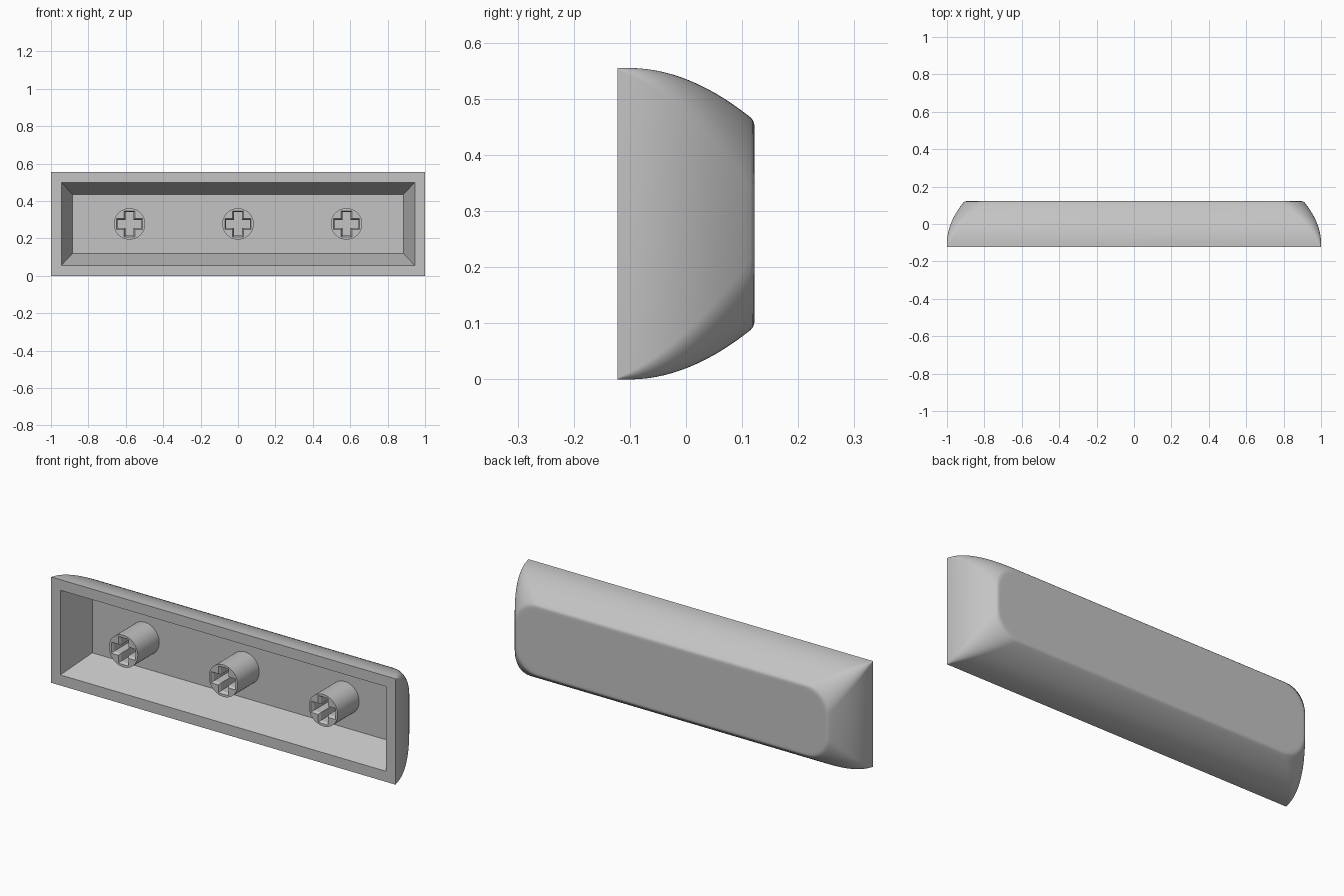
import bpy
import bmesh
from math import cos, sin, pi

cube = bpy.data.objects.get("Cube")
if cube:
    bpy.data.objects.remove(cube)

FRONT, BACK, FLOOR = -0.122, 0.122, 0.056
MID_Z, HALF_X, HALF_Z = 0.2775, 1.0, 0.2775

grey = bpy.data.materials.new("plain grey plastic")
grey.use_nodes = True
colour = (0.55, 0.55, 0.55, 1)
grey.diffuse_color = colour
grey.node_tree.nodes["Principled BSDF"].inputs["Base Color"].default_value = colour


def ring(bm, points, y, x=0):
    """Vertices of one closed outline, standing at depth y."""
    return [bm.verts.new((x + px, y, MID_Z + pz)) for px, pz in points]


def loft(bm, rings):
    for a, b in zip(rings, rings[1:]):
        n = len(a)
        for i in range(n):
            j = (i + 1) % n
            bm.faces.new((a[i], a[j], b[j], b[i]))


def fill_between(bm, outer, inner):
    """Flat face between an outline and the hole inside it."""
    edges = []
    for loop in (outer, inner):
        for i, v in enumerate(loop):
            edges.append(bm.edges.get((v, loop[i - 1])))
    bmesh.ops.triangle_fill(bm, edges=edges, use_beauty=True)


def finish(bm, name):
    bmesh.ops.recalc_face_normals(bm, faces=bm.faces)
    for f in bm.faces:
        f.smooth = True
    for e in bm.edges:
        e.smooth = e.calc_face_angle(0) < 0.5
    mesh = bpy.data.meshes.new(name)
    bm.to_mesh(mesh)
    bm.free()
    mesh.materials.append(grey)
    ob = bpy.data.objects.new(name, mesh)
    bpy.context.collection.objects.link(ob)
    return ob


def rectangle(hx, hz):
    return [(hx, hz), (-hx, hz), (-hx, -hz), (hx, -hz)]


def rounded_rectangle(hx, hz, r, steps=10):
    points = []
    for k, (sx, sz) in enumerate(((1, 1), (-1, 1), (-1, -1), (1, -1))):
        for i in range(steps + 1):
            a = (k + i / steps) * pi / 2
            points.append((sx * (hx - r) + r * cos(a), sz * (hz - r) + r * sin(a)))
    return points


def cross(reach, half):
    """Plus-shaped outline, one three-point corner per quadrant."""
    points = []
    for k in range(4):
        c, s = round(cos(k * pi / 2)), round(sin(k * pi / 2))
        for px, pz in ((reach, half), (half, half), (half, reach)):
            points.append((c * px - s * pz, s * px + c * pz))
    return points


# Hollow cap: bulging walls, softened back edge, sloped inner tray
bm = bmesh.new()
profile = [(FRONT, 0), (-0.1, 0)]
for i in range(1, 15):
    t = i / 14
    profile.append((-0.1 + 0.215 * t, 0.088 * t ** 1.95))
profile += [(0.119, 0.0925), (0.1213, 0.098), (BACK, 0.104), (BACK, 0.115)]
shell = []
for y, inset in profile:
    radius = 0.002 + 0.125 * (y - FRONT) / (BACK - FRONT)
    shell.append(ring(bm, rounded_rectangle(HALF_X - inset, HALF_Z - inset, radius), y))
loft(bm, shell)
bm.faces.new(shell[-1])
tray = [ring(bm, rectangle(0.945, 0.222), FRONT), ring(bm, rectangle(0.885, 0.158), FLOOR)]
loft(bm, tray)
bm.faces.new(tray[-1])
fill_between(bm, shell[0], tray[0])
finish(bm, "cap_shell")

# Three round stems with tapered cross sockets
circle = [(0.084 * cos(i * pi / 24), 0.084 * sin(i * pi / 24)) for i in range(48)]
for name, x in (("right_stem", -0.58), ("middle_stem", 0), ("left_stem", 0.58)):
    bm = bmesh.new()
    tube = [ring(bm, circle, FRONT, x), ring(bm, circle, FLOOR + 0.002, x)]
    loft(bm, tube)
    bm.faces.new(tube[-1])
    socket = [ring(bm, cross(0.07, 0.029), FRONT, x),
              ring(bm, cross(0.063, 0.022), FRONT + 0.012, x),
              ring(bm, cross(0.063, 0.022), FRONT + 0.14, x)]
    loft(bm, socket)
    bm.faces.new(socket[-1])
    fill_between(bm, tube[0], socket[0])
    finish(bm, name)
